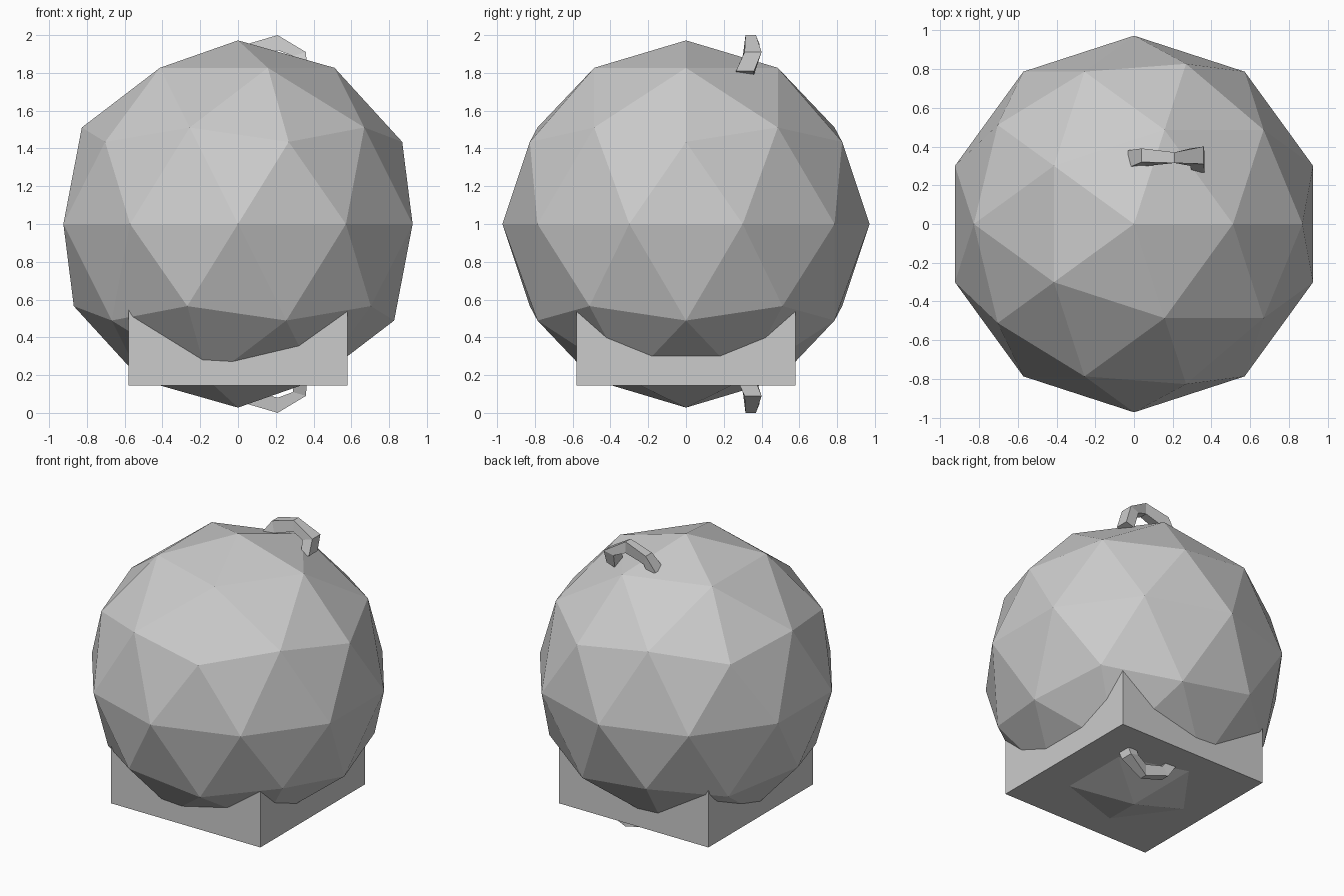
import bpy
import bmesh

if "Cube" in bpy.data.objects:
    bpy.data.objects.remove(bpy.data.objects["Cube"])

# Faceted ball
bpy.ops.mesh.primitive_ico_sphere_add(subdivisions=2, radius=0.972, location=(0, 0, 1.0))
bpy.context.object.name = "ball"

# Square base block, sunk into the ball
bpy.ops.mesh.primitive_cube_add(size=1.16, location=(0, 0, 0.145 + 0.58))
bpy.context.object.name = "base_block"

# Arched handle sections: outer x, z / inner x, z / front y, back y / y lean of inner edge
SECTIONS = [
    (-0.03, 1.85, 0.03, 1.82, 0.29, 0.38, 0.00),
    (0.04, 1.95, 0.07, 1.88, 0.32, 0.39, -0.02),
    (0.21, 2.00, 0.21, 1.92, 0.315, 0.37, 0.00),
    (0.36, 1.91, 0.29, 1.89, 0.31, 0.40, -0.01),
    (0.365, 1.81, 0.30, 1.79, 0.265, 0.36, 0.00),
]


def handle(name, flip):
    bm = bmesh.new()
    rings = []
    for ox, oz, ix, iz, yf, yb, lean in SECTIONS:
        pts = [(ox, yf, oz), (ox, yb, oz), (ix, yb + lean, iz), (ix, yf + lean, iz)]
        rings.append([bm.verts.new((x, y, 2 - z if flip else z)) for x, y, z in pts])
    for a, b in zip(rings, rings[1:]):
        for i in range(4):
            j = (i + 1) % 4
            bm.faces.new((a[i], a[j], b[j], b[i]))
    bm.faces.new(rings[0])
    bm.faces.new(rings[-1])
    bmesh.ops.recalc_face_normals(bm, faces=bm.faces)
    mesh = bpy.data.meshes.new(name)
    bm.to_mesh(mesh)
    bm.free()
    bpy.context.collection.objects.link(bpy.data.objects.new(name, mesh))


# Handles on the top and, mirrored, on the underside
handle("top_handle", False)
handle("bottom_handle", True)
